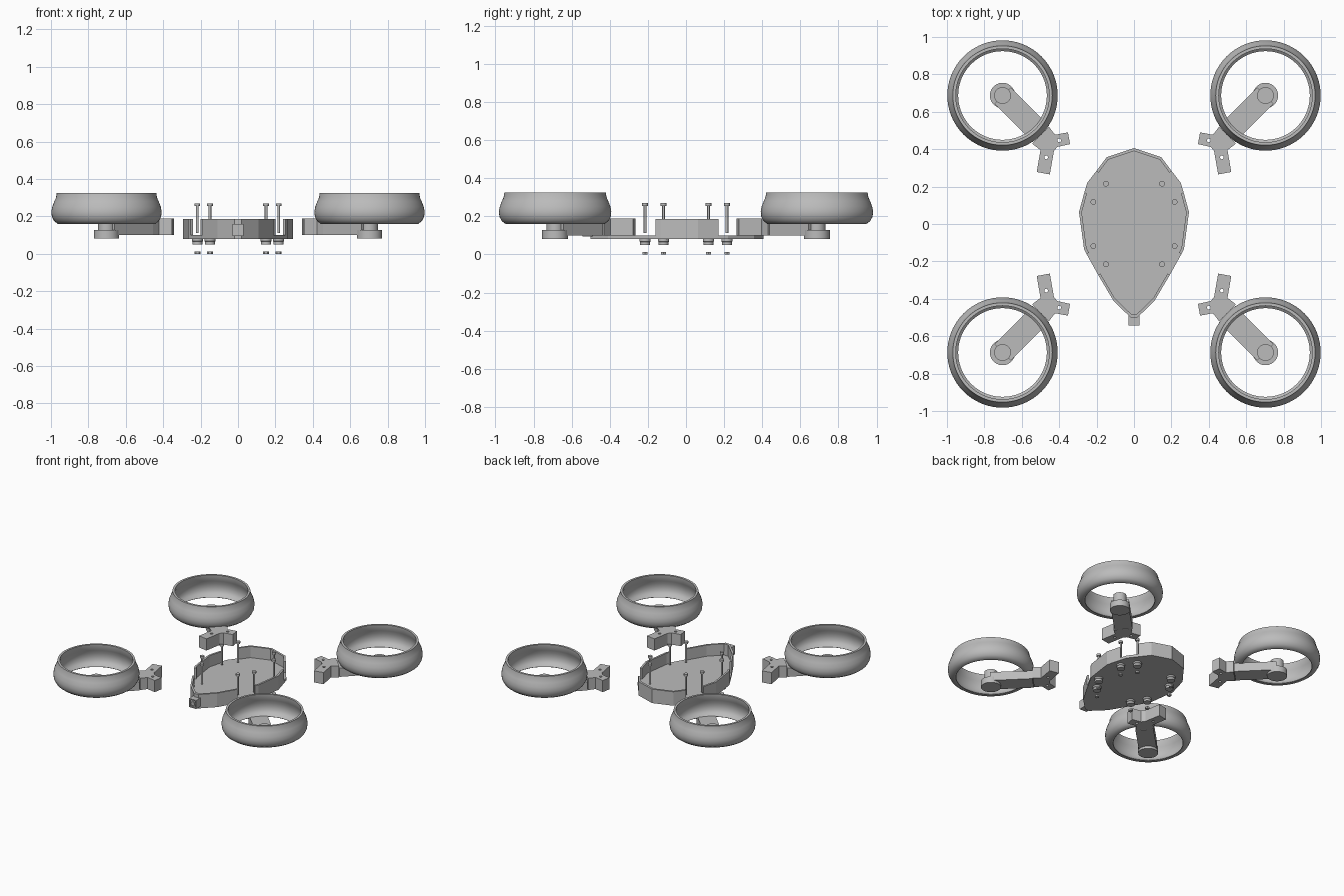
import bpy, bmesh, math
from mathutils import Vector

if "Cube" in bpy.data.objects:
    bpy.data.objects.remove(bpy.data.objects["Cube"])

GREY = (0.5, 0.5, 0.5, 1)
mat = bpy.data.materials.new("plain grey")
mat.use_nodes = True
mat.diffuse_color = GREY
mat.node_tree.nodes["Principled BSDF"].inputs["Base Color"].default_value = GREY


def finish(bm, name, smooth=False):
    bmesh.ops.recalc_face_normals(bm, faces=bm.faces)
    mesh = bpy.data.meshes.new(name)
    bm.to_mesh(mesh)
    bm.free()
    mesh.materials.append(mat)
    ob = bpy.data.objects.new(name, mesh)
    bpy.context.collection.objects.link(ob)
    if smooth:
        bpy.ops.object.select_all(action="DESELECT")
        ob.select_set(True)
        bpy.context.view_layer.objects.active = ob
        bpy.ops.object.shade_smooth_by_angle(angle=math.radians(40))
    return ob


def prism(name, points, z0, z1):
    bm = bmesh.new()
    face = bm.faces.new([bm.verts.new((x, y, z0)) for x, y in points])
    top = bmesh.ops.extrude_face_region(bm, geom=[face])["geom"]
    bmesh.ops.translate(bm, vec=(0, 0, z1 - z0),
                        verts=[v for v in top if isinstance(v, bmesh.types.BMVert)])
    return finish(bm, name)


def lathe(name, x, y, profile, steps, closed=False):
    """Spin (radius, height) points; open profiles start and end on the axis."""
    bm = bmesh.new()
    verts = [bm.verts.new((r, 0, z)) for r, z in profile]
    edges = [bm.edges.new(p) for p in zip(verts, verts[1:])]
    if closed:
        edges.append(bm.edges.new((verts[-1], verts[0])))
    bmesh.ops.spin(bm, geom=verts + edges, cent=(0, 0, 0), axis=(0, 0, 1),
                   angle=math.tau, steps=steps)
    bmesh.ops.remove_doubles(bm, verts=bm.verts, dist=1e-5)
    bmesh.ops.translate(bm, verts=bm.verts, vec=(x, y, 0))
    return finish(bm, name, True)


def cylinder(name, x, y, r, z0, z1, steps=32):
    return lathe(name, x, y, [(0, z0), (r, z0), (r, z1), (0, z1)], steps)


def box(name, lo, hi):
    return prism(name, [(lo[0], lo[1]), (hi[0], lo[1]), (hi[0], hi[1]), (lo[0], hi[1])],
                 lo[2], hi[2])


def drill(ob, spots, r, z0, z1):
    for x, y in spots:
        cutter = cylinder("hole_cutter", x, y, r, z0, z1, 16)
        cutter.hide_render = True
        cutter.hide_set(True)
        mod = ob.modifiers.new("hole", "BOOLEAN")
        mod.operation, mod.object, mod.solver = "DIFFERENCE", cutter, "EXACT"
        bpy.context.view_layer.objects.active = ob
        bpy.ops.object.modifier_apply(modifier=mod.name)
        bpy.data.objects.remove(cutter)


def flip(points, sx, sy=1):
    return [(x * sx, y * sy) for x, y in points]


# Body tray: floor and low walls with gaps where the arms dock
back = [(0, .406), (.145, .358), (.2, .285)]
side = [(.265, .17), (.294, .064), (.267, -.134), (.254, -.16)]
front = [(.19, -.275), (.11, -.41), (.018, -.5)]
half = back + [(.25, .22)] + side + front
prism("body_floor", half + flip(half[:0:-1], -1), .08, .1)


def wall(name, path):
    inner = [(x * .95, y * .96) for x, y in path]
    prism(name, path + inner[::-1], .09, .185)


wall("back_wall", flip(back[:0:-1], -1) + back)
wall("front_wall", front + flip(front[::-1], -1))
wall("left_wall", side)
wall("right_wall", flip(side, -1))

# Nose camera with a recessed square frame and round lens
box("camera_body", (-.03, -.535, .095), (.03, -.49, .16))
for s in (-1, 1):
    box("camera_frame_side", (min(s * .03, s * .022), -.543, .095),
        (max(s * .03, s * .022), -.535, .16))
box("camera_frame_top", (-.022, -.543, .152), (.022, -.535, .16))
box("camera_frame_bottom", (-.022, -.543, .095), (.022, -.535, .103))
lens = cylinder("camera_lens", 0, 0, .015, 0, .008, 24)
lens.rotation_euler.x = math.pi / 2
lens.location = (0, -.535, .127)

# Duct ring cross-section: a bulging shell with a flat top lip
duct = [(.26, .16), (.28, .175), (.292, .198), (.295, .225), (.29, .252), (.279, .28),
        (.27, .3), (.266, .325), (.25, .325), (.252, .3), (.262, .275), (.271, .25),
        (.274, .225), (.271, .2), (.26, .18), (.237, .163), (.24, .16)]

# Forked arm end
fork = [(.353, .49), (.342, .427), (.41, .412), (.428, .39), (.45, .265),
        (.52, .278), (.5, .395), (.545, .43), (.455, .52), (.422, .477)]
hub = Vector((.703, .687))
inward = Vector((-1, -1)).normalized()
across = Vector((1, -1)).normalized() * .062
arm = [hub + across, hub - across, hub + inward * .29 - across, hub + inward * .29 + across]
fork_holes = [(.40, .447), (.47, .356)]
screws = [(.15, .215), (.217, .118)]

for sx, lr in ((1, "left"), (-1, "right")):
    for sy, fb in ((1, "back"), (-1, "front")):
        tag = f"{fb}_{lr}_"
        hx, hy = hub.x * sx, hub.y * sy
        lathe(tag + "duct", hx, hy, duct, 72, True)
        prism(tag + "arm", flip(arm, sx, sy), .1, .165)
        bracket = prism(tag + "bracket", flip(fork, sx, sy), .1, .188)
        drill(bracket, flip(fork_holes, sx, sy), .01, .05, .25)
        # Motor: wide base and narrower post
        lathe(tag + "motor", hx, hy, [(0, .082), (.068, .082), (.068, .128),
                                      (.045, .128), (.045, .2), (0, .2)], 40)
        # Long screws, rubber cups under the floor and loose nuts below
        for x, y in flip(screws, sx, sy):
            lathe(tag + "screw", x, y, [(0, .112), (.007, .112), (.007, .255),
                                        (.015, .255), (.015, .27), (0, .27)], 20)
            lathe(tag + "cup", x, y, [(0, .05), (.027, .05), (.027, .066),
                                      (.03, .068), (.03, .082), (0, .082)], 24)
            cylinder(tag + "nut", x, y, .016, 0, .013, 6)
